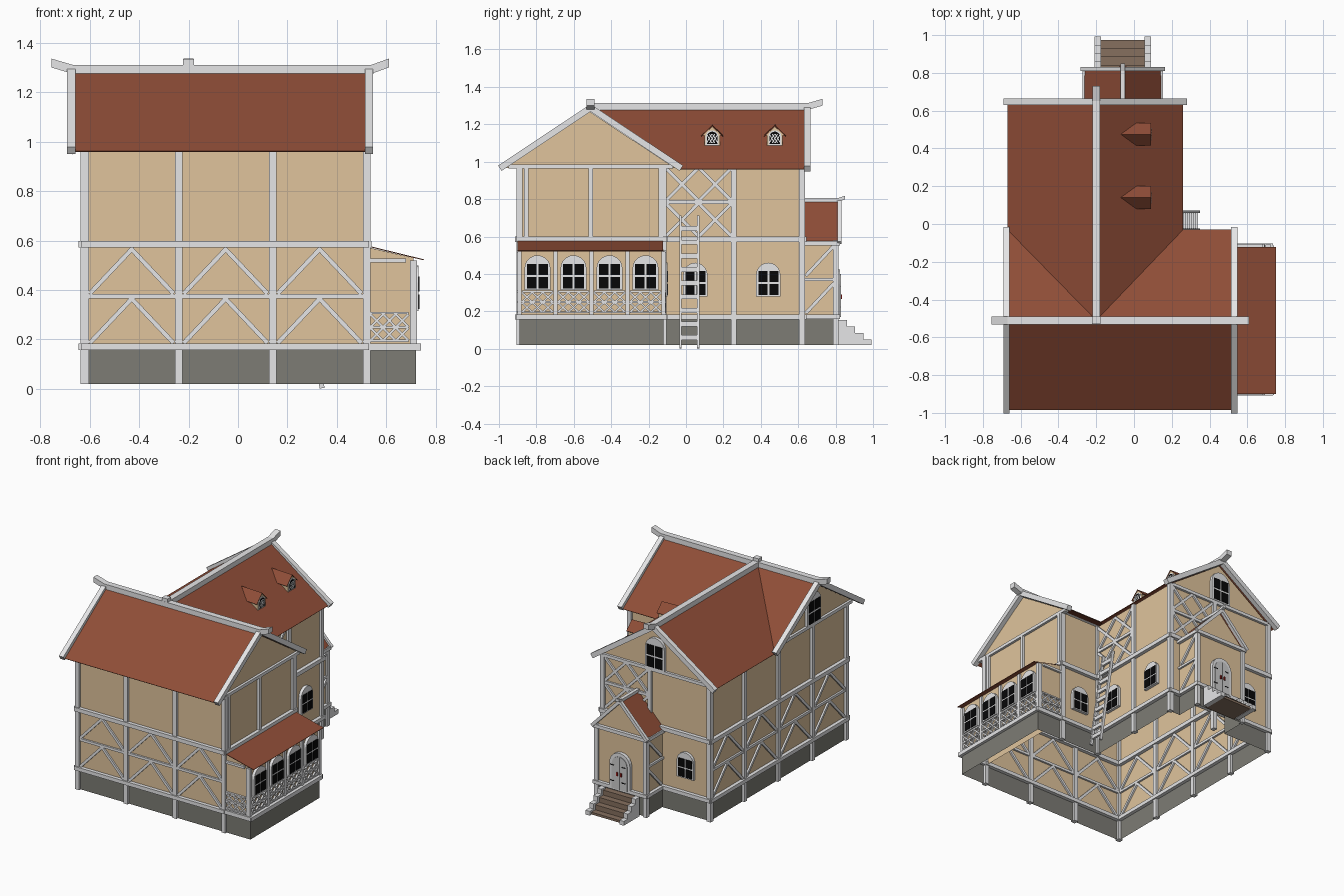
import bpy, bmesh, math
from mathutils import Vector as V

if "Cube" in bpy.data.objects:
    bpy.data.objects.remove(bpy.data.objects["Cube"])

def material(name, r, g, b):
    m = bpy.data.materials.new(name)
    lin = [((c / 255 + .055) / 1.055) ** 2.4 for c in (r, g, b)]
    m.diffuse_color = (*lin, 1)
    m.use_nodes = True
    m.node_tree.nodes["Principled BSDF"].inputs["Base Color"].default_value = m.diffuse_color
    return m

PLASTER = material("tan plaster", 224, 196, 156)
TIMBER = material("pale timber", 230, 230, 231)
STONE = material("grey stone", 125, 124, 117)
TILE = material("red roof tile", 143, 77, 55)
GLASS = material("black glass", 7, 7, 8)
STEP = material("brown step wood", 134, 112, 95)
DOOR = material("door grey", 205, 205, 205)
RED = material("red handle", 150, 30, 25)

parts = {}   # name -> [material, verts, faces]

def add(name, mat, verts, faces):
    p = parts.setdefault(name, [mat, [], []])
    n = len(p[1])
    p[1].extend(V(v) for v in verts)
    p[2].extend([i + n for i in f] for f in faces)

BOX = [(0, 1, 2, 3), (4, 7, 6, 5), (0, 4, 5, 1), (1, 5, 6, 2), (2, 6, 7, 3), (3, 7, 4, 0)]

def bar(name, mat, a, b, w, d, n):
    """Beam from a to b, w wide and d deep along n."""
    a, b, n = V(a), V(b), V(n)
    s = (b - a).cross(n).normalized() * w / 2
    o = n.normalized() * d / 2
    add(name, mat, [p + q for p in (a, b) for q in (s + o, s - o, -s - o, -s + o)], BOX)

def box(name, mat, x0, x1, y0, y1, z0, z1):
    add(name, mat, [(x, y, z) for z in (z0, z1) for x, y in ((x0, y0), (x1, y0), (x1, y1), (x0, y1))], BOX)

# wall planes: axis of the normal, position, outward sign
W = {'front': (1, -.89, -1), 'right': (0, .515, 1), 'inner': (1, -.12, 1), 'wing': (0, .21, 1),
     'back': (1, .62, 1), 'left': (0, -.62, -1), 'veranda': (0, .71, 1), 'porch': (1, .8, 1),
     'porch_left': (0, -.25, -1), 'porch_right': (0, .13, 1), 'dormer': (0, .082, 1)}

def P(f, u, z, d=0):
    ax, pos, s = W[f]
    return V((pos + s * d, u, z)) if ax == 0 else V((u, pos + s * d, z))

def timber(name, f, u0, z0, u1, z1, w=.033, d=.034):
    bar(name, TIMBER, P(f, u0, z0), P(f, u1, z1), w, d, P(f, 0, 0, 1) - P(f, 0, 0))

def plate(name, mat, f, pts, d0, d1):
    n = len(pts)
    add(name, mat, [P(f, u, z, d) for d in (d0, d1) for u, z in pts],
        [list(range(n))[::-1], list(range(n, 2 * n))] + [(i, (i + 1) % n, n + (i + 1) % n, n + i) for i in range(n)])

def arch(u, z0, w, h):
    r = w / 2
    return [(u - r, z0), (u + r, z0)] + [(u + r * math.cos(t * math.pi / 10), z0 + h - r + r * math.sin(t * math.pi / 10)) for t in range(11)]

def window(f, u, z0, w=.13, h=.18):
    plate("window_frames", TIMBER, f, arch(u, z0, w, h), -.005, .02)
    q, g, k = w * .41, w * .04, h / .18
    for a, b in ((-q, -g), (g, q)):
        for c, e in ((.008, .066), (.077, .135)):
            plate("window_panes", GLASS, f, [(u + a, z0 + c * k), (u + b, z0 + c * k), (u + b, z0 + e * k), (u + a, z0 + e * k)], .018, .024)

def shell(name, mat, pts, z0, z1, closed=True):
    """Upright open wall along a plan outline."""
    n = len(pts)
    add(name, mat, [(x, y, z) for z in (z0, z1) for x, y in pts],
        [(i, (i + 1) % n, n + (i + 1) % n, n + i) for i in range(n if closed else n - 1)])

# stone base and plastered walls, open underneath
shell("foundation", STONE, [(-.62, -.89), (.72, -.89), (.72, -.12), (.21, -.12), (.21, .62), (.13, .62),
                            (.13, .8), (-.25, .8), (-.25, .62), (-.62, .62)], .02, .165)
shell("house_walls", PLASTER, [(-.62, -.89), (.515, -.89), (.515, -.12), (.21, -.12), (.21, .62), (-.62, .62)], .165, .98)
for f, c, h in (('left', -.515, .455), ('right', -.515, .455), ('back', -.205, .435)):
    add("gable_walls", PLASTER, [P(f, c - h, .967), P(f, c + h, .967), P(f, c, 1.268)], [(0, 1, 2)])
shell("porch_walls", PLASTER, [(.13, .62), (.13, .8), (-.25, .8), (-.25, .62)], .165, .58, False)
add("porch_gable", PLASTER, [(-.25, .8, .58), (.13, .8, .58), (-.06, .8, .775)], [(0, 1, 2)])
for y in (-.89, -.12):
    add("veranda_walls", PLASTER, [(.515, y, .165), (.71, y, .165), (.71, y, .53), (.515, y, .575)], [(0, 1, 2, 3)])
add("veranda_walls", PLASTER, [(.71, -.89, .165), (.71, -.12, .165), (.71, -.12, .53), (.71, -.89, .53)], [(0, 1, 2, 3)])

# main roof: two crossing gables with valleys
R, E = 1.29, .962
roof_v = [(-.67, -.985, E), (.53, -.985, E), (.53, -.51, R), (-.2, -.51, R), (-.67, -.51, R), (.53, -.03, E),
          (.26, -.03, E), (-.67, -.03, E), (.26, .645, E), (-.2, .645, R), (-.67, .645, E)]
add("main_roof", TILE, roof_v, [(0, 1, 2, 3, 4), (3, 2, 5, 6), (4, 3, 7), (3, 6, 8, 9), (3, 9, 10, 7)])
add("porch_roof", TILE, [(-.27, .62, .57), (-.06, .62, .79), (.15, .62, .57), (-.27, .82, .57), (-.06, .82, .79), (.15, .82, .57)],
    [(0, 1, 4, 3), (1, 2, 5, 4)])
add("veranda_roof", TILE, [(.515, -.9, .582), (.515, -.122, .582), (.752, -.122, .524), (.752, -.9, .524)], [(3, 2, 1, 0)])

# ridge beams with upturned ends, and barge boards
UP = (0, 0, 1)
bar("ridge_beams", TIMBER, (-.68, -.51, 1.293), (.55, -.51, 1.293), .042, .036, UP)
bar("ridge_beams", TIMBER, (-.2, -.5, 1.295), (-.2, .66, 1.295), .042, .036, UP)
box("ridge_beams", TIMBER, -.222, -.178, -.53, -.49, 1.305, 1.335)
for a, b in (((-.67, -.51, 1.293), (-.755, -.51, 1.318)), ((.54, -.51, 1.293), (.61, -.51, 1.318)), ((-.2, .65, 1.295), (-.2, .73, 1.318))):
    bar("ridge_beams", TIMBER, a, b, .042, .036, UP)
for x in (-.675, .53):
    for y in (-.995, -.025):
        bar("barge_boards", TIMBER, (x, y, .965), (x, -.51, 1.288), .034, .034, (1, 0, 0))
for x in (-.68, .27):
    bar("barge_boards", TIMBER, (x, .648, .962), (-.205, .648, 1.288), .034, .034, (0, 1, 0))
for x in (-.275, .155):
    bar("porch_barges", TIMBER, (x, .82, .567), (-.06, .82, .79), .022, .022, (0, 1, 0))
bar("porch_barges", TIMBER, (-.06, .62, .795), (-.06, .82, .795), .024, .02, UP)
bar("porch_barges", TIMBER, (-.06, .81, .795), (-.06, .85, .808), .024, .02, UP)

# posts
xs, ys = [-.62, -.24, .14, .52], [-.89, -.51, -.13, .245, .62]
for f, us in (('front', xs), ('left', ys), ('wing', [-.12, .255, .62]), ('back', [-.16]), ('inner', [.515])):
    for u in us:
        timber("wall_posts", f, u, .02, u, .98, .03)
for u in (-.855, -.51, -.135):
    timber("wall_posts", 'right', u, .58, u, .98, .024)

# horizontal beams
spans = {'front': (-.635, .53), 'left': (-.905, .635), 'wing': (-.12, .635), 'back': (-.635, .225), 'inner': (.21, .53), 'right': (-.905, -.105)}
for f, (a, b) in spans.items():
    timber("floor_beams", f, a, .585, b, .585, .028, .05)
    if f != 'right':
        timber("sill_beams", f, a, .17, b, .17, .026, .05)
for f, a, b in (('left', -.94, -.08), ('right', -.95, -.07), ('back', -.61, .2)):
    timber("tie_beams", f, a, .975, b, .975, .022)

# chevron braces on front and left, crosses on the rear wing
for f, us in (('front', xs), ('left', ys)):
    timber("middle_rails", f, us[0], .375, us[-1], .375, .018, .026)
    for a, b in zip(us, us[1:]):
        for z in (.185, .385):
            m = (a + b) / 2
            timber("chevron_braces", f, a + .02, z, m + .005, z + .185, .018, .024)
            timber("chevron_braces", f, b - .02, z, m - .005, z + .185, .018, .024)
for f, a, b in (('wing', -.11, .245), ('back', -.15, .2)):
    timber("cross_braces", f, a, .785, b, .785, .02, .026)
    m = (a + b) / 2
    for u, v in ((a, m), (m, b)):
        for z in (.6, .79):
            timber("cross_braces", f, u, z, v, z + .178, .018, .024)
            timber("cross_braces", f, u, z + .178, v, z, .018, .024)

# windows
for f, u, z in (('wing', .05, .28), ('wing', .44, .28), ('inner', .37, .28), ('back', -.44, .28)):
    window(f, u, z)
window('left', -.515, .985, .15, .22)
window('back', -.205, .985, .15, .22)

# veranda: posts, lattice railing and arched windows
def lattice(f, a, b, n):
    s = (b - a) / n
    for z in (.195, .25):
        for i in range(n):
            u = a + i * s
            timber("veranda_lattice", f, u, z, u + s, z + .052, .01, .024)
            timber("veranda_lattice", f, u, z + .052, u + s, z, .01, .024)
    for z in (.195, .25, .307):
        timber("veranda_lattice", f, a, z, b, z, .01, .03)

for i in range(5):
    u = -.89 + i * .1925
    timber("veranda_posts", 'veranda', u, .165, u, .52, .022, .03)
    if i < 4:
        lattice('veranda', u + .012, u + .18, 3)
        window('veranda', u + .096, .315, .138, .185)
timber("veranda_beams", 'veranda', -.905, .17, -.115, .17, .028, .06)
for f in ('front', 'inner'):
    lattice(f, .535, .69, 3)
    timber("veranda_beams", f, .53, .17, .735, .17, .028, .036)
    timber("veranda_beams", f, .53, .52, .68, .52, .016, .03)

# porch timbers and door
for u in (-.25, .13):
    timber("porch_timbers", 'porch', u, .02, u, .58, .028, .03)
for f, a, b in (('porch', -.27, .15), ('porch_left', .62, .82), ('porch_right', .62, .82)):
    for z in (.17, .565):
        timber("porch_timbers", f, a, z, b, z, .024, .045)
for f in ('porch_left', 'porch_right'):
    timber("porch_timbers", f, .62, .37, .8, .37, .016, .026)
    for z in (.19, .39):
        timber("porch_timbers", f, .64, z, .79, z + .16, .018, .024)
plate("door_frame", TIMBER, 'porch', arch(-.06, .165, .16, .26), -.005, .024)
plate("door_leaf", DOOR, 'porch', arch(-.06, .17, .12, .23), .02, .028)
for u, z, w, h in ((-.0615, .17, .003, .225), (-.11, .22, .03, .006), (-.11, .33, .03, .006), (-.02, .22, .03, .006), (-.02, .33, .03, .006)):
    plate("door_fittings", GLASS, 'porch', [(u, z), (u + w, z), (u + w, z + h), (u, z + h)], .027, .03)
for u in (-.08, -.05):
    plate("door_handles", RED, 'porch', [(u, .265), (u + .01, .265), (u + .01, .29), (u, .29)], .027, .035)

# stairs
for i in range(4):
    y1, z1 = .86 + .044 * i, .155 - .035 * i
    for x in (-.21, .055):
        box("stair_stringers", TIMBER, x, x + .034, .815 if i == 0 else y1 - .044, y1, .02, z1)
    box("stair_treads", STEP, -.18, .06, y1 - .062, y1 - .018, .022, z1 - .012)

# dormers on the right slope
for y in (.14, .475):
    add("dormer_roofs", TILE, [(-.07, y, 1.2), (.09, y, 1.195), (.09, y - .06, 1.135), (.012, y - .06, 1.138), (.09, y + .06, 1.135), (.012, y + .06, 1.138)],
        [(0, 3, 2, 1), (0, 1, 4, 5)])
    plate("dormer_bodies", PLASTER, 'dormer', [(y - .042, 1.085), (y + .042, 1.085), (y + .042, 1.14), (y + .05, 1.142), (y, 1.188), (y - .05, 1.142), (y - .042, 1.14)], -.09, .004)
    plate("dormer_frames", TIMBER, 'dormer', arch(y, 1.088, .07, .08), .002, .007)
    plate("dormer_panes", GLASS, 'dormer', arch(y, 1.095, .056, .066), .004, .009)
    for k in (-.016, 0, .016):
        timber("dormer_bars", 'dormer', y + k - .014, 1.1, y + k + .014, 1.148, .005, .022)
        timber("dormer_bars", 'dormer', y + k + .014, 1.1, y + k - .014, 1.148, .005, .022)

# ladder leaning on the rear wing
foot, top = V((.34, 0, 0.003)), V((.235, 0, .71))
for y in (-.03, .065):
    bar("ladder", TIMBER, foot + V((0, y, 0)), top + V((0, y, 0)), .02, .012, (0, 1, 0))
for i in range(9):
    p = foot.lerp(top, .08 + i * .103)
    bar("ladder", TIMBER, p + V((0, -.035, 0)), p + V((0, .07, 0)), .016, .026, UP)

# turn the collected parts into objects
for name, (mat, verts, faces) in parts.items():
    me = bpy.data.meshes.new(name)
    me.from_pydata([tuple(v) for v in verts], [], faces)
    me.materials.append(mat)
    ob = bpy.data.objects.new(name, me)
    bpy.context.collection.objects.link(ob)
    bm = bmesh.new()
    bm.from_mesh(me)
    if name.endswith("_roof") or name == "dormer_roofs":
        for fc in bm.faces:
            fc.normal_update()
            if fc.normal.z < 0:
                fc.normal_flip()
        s = ob.modifiers.new("thickness", 'SOLIDIFY')
        s.thickness, s.offset = .004, -1
    elif name not in ("veranda_walls", "gable_walls", "porch_gable"):
        bmesh.ops.recalc_face_normals(bm, faces=bm.faces)
    bm.to_mesh(me)
    bm.free()
